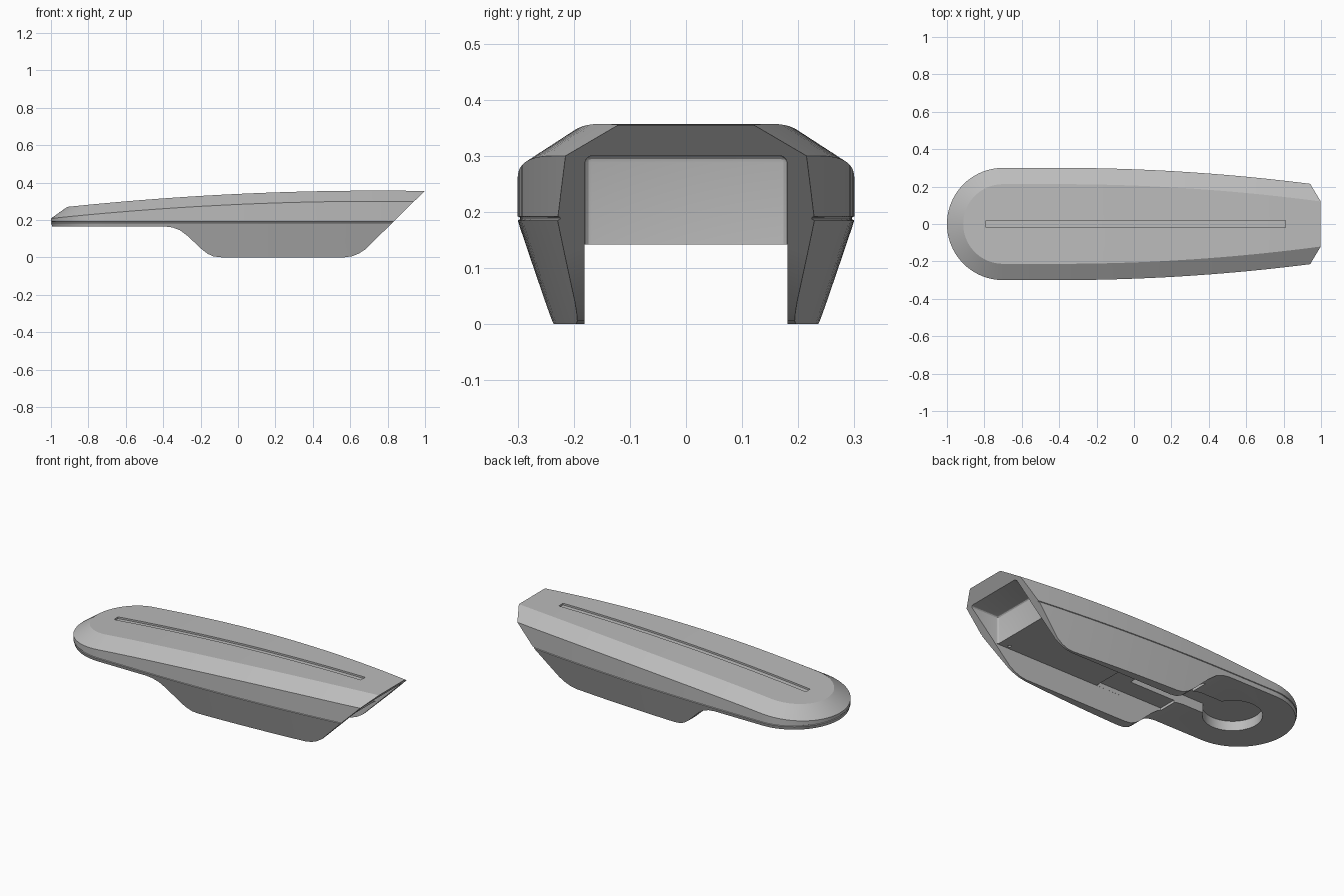
import bpy, bmesh
from math import sin, cos, pi

if "Cube" in bpy.data.objects:
    bpy.data.objects.remove(bpy.data.objects["Cube"])

grey = bpy.data.materials.new("plain_grey")
grey.use_nodes = True
grey.diffuse_color = (0.5, 0.5, 0.5, 1)
grey.node_tree.nodes["Principled BSDF"].inputs["Base Color"].default_value = (0.5, 0.5, 0.5, 1)


def finish(bm, name, helper=True):
    bmesh.ops.remove_doubles(bm, verts=bm.verts, dist=1e-5)
    bmesh.ops.recalc_face_normals(bm, faces=bm.faces)
    mesh = bpy.data.meshes.new(name)
    bm.to_mesh(mesh)
    bm.free()
    mesh.materials.append(grey)
    ob = bpy.data.objects.new(name, mesh)
    bpy.context.collection.objects.link(ob)
    ob.hide_render = helper
    return ob


def loft(name, rings, cap_start=True, helper=True):
    bm = bmesh.new()
    rows = [[bm.verts.new(p) for p in ring] for ring in rings]
    for a, b in zip(rows, rows[1:]):
        for i in range(len(a)):
            j = (i + 1) % len(a)
            bm.faces.new((a[i], a[j], b[j], b[i]))
    if cap_start:
        bm.faces.new(rows[0])
    bm.faces.new(rows[-1])
    return finish(bm, name, helper)


def box(name, x0, x1, half, top, bevel=0.0):
    bm = bmesh.new()
    bmesh.ops.create_cube(bm, size=1)
    for v in bm.verts:
        v.co = (x0 if v.co.x < 0 else x1, half * 2 * v.co.y, -0.1 if v.co.z < 0 else top)
    if bevel:
        bmesh.ops.bevel(bm, geom=bm.edges[:], offset=bevel, segments=3, affect='EDGES', profile=0.5)
    return finish(bm, name)


def cylinder(name, x, y, r, top, n):
    return loft(name, [[(x + r * cos(2 * pi * i / n), y + r * sin(2 * pi * i / n), z)
                        for i in range(n)] for z in (-0.1, top)])


def boolean(target, cutter, operation='DIFFERENCE'):
    mod = target.modifiers.new("cut", 'BOOLEAN')
    mod.operation, mod.object, mod.solver = operation, cutter, 'EXACT'
    bpy.context.view_layer.objects.active = target
    bpy.ops.object.modifier_apply(modifier=mod.name)
    bpy.data.objects.remove(cutter)


# Shape curves: crown height, shoulder height, plan half width
def crown(x):
    return 0.357 - 0.0315 * (x - 0.75) ** 2


def shoulder(x):
    return 0.30 - 0.03 * min(x - 0.75, 0) ** 2


def half_width(x):
    return 0.30 - 0.0473 * max(x + 0.4, 0) ** 2


# Body: sections along x, with a round rear end
def section(x, angle=None):
    right = []
    sh = shoulder(x if angle is None else -0.7 - 0.3 * cos(angle))
    levels = [(0.06, 0), (0, 0.185), (0.004, 0.187), (0.004, 0.19), (0, 0.192),
              (0, sh), (0.087, None)]
    for inset, z in levels:
        if angle is None:
            px, py = x, half_width(x) - inset
        else:
            px, py = -0.7 - (0.3 - inset) * cos(angle), (0.3 - inset) * sin(angle)
        right.append((px, py, crown(px) if z is None else z))
    return right + [(px, -py, z) for px, py, z in reversed(right)]


arc = 20
rings = [section(0, pi / 2 * i / arc) for i in range(arc)]
rings += [section(-0.7 + 1.76 * i / 24) for i in range(25)]
body = loft("body_shell", rings, cap_start=False, helper=False)

# Side profile: flat grip, swept-down skirt, slanted nose
profile = [(-1.1, 0.165), (-0.39, 0.165), (-0.35, 0.16), (-0.31, 0.145), (-0.27, 0.115),
           (-0.19, 0.04), (-0.16, 0.018), (-0.13, 0.005), (-0.09, 0.0005), (0.57, 0.0005),
           (0.61, 0.006), (0.645, 0.02), (0.68, 0.042), (1.0, 0.357), (1.0, 0.5), (-1.1, 0.5)]
boolean(body, loft("side_profile", [[(x, y, z) for x, z in profile] for y in (-0.5, 0.5)]),
        'INTERSECT')

# Underside: nose pocket, channel, keyhole recess, screw holes
boolean(body, box("nose_pocket", 0.76, 1.2, 0.18, 0.30, 0.012))
boolean(body, box("channel", -0.05, 0.9, 0.181, 0.142))
boolean(body, box("channel_rear", -0.33, 0.1, 0.1805, 0.167))
boolean(body, box("recess_slot", -0.66, -0.04, 0.075, 0.22))
boolean(body, cylinder("recess_round", -0.66, 0, 0.155, 0.2205, 48))
for x in (0.08, 0.70):
    for y in (-0.16, 0.16):
        boolean(body, cylinder("screw_hole", x, y, 0.009, 0.17, 12))

# Narrow groove following the crown
groove = []
for i in range(25):
    x = -0.79 + 1.6 * i / 24
    lo, hi = crown(x) - 0.01, crown(x) + 0.03
    groove.append([(x, -0.02, lo), (x, 0.02, lo), (x, 0.02, hi), (x, -0.02, hi)])
boolean(body, loft("top_groove", groove))

# Smooth shading with sharp creases
bpy.ops.object.select_all(action='DESELECT')
body.select_set(True)
bpy.context.view_layer.objects.active = body
bpy.ops.object.shade_smooth_by_angle(angle=0.35)
